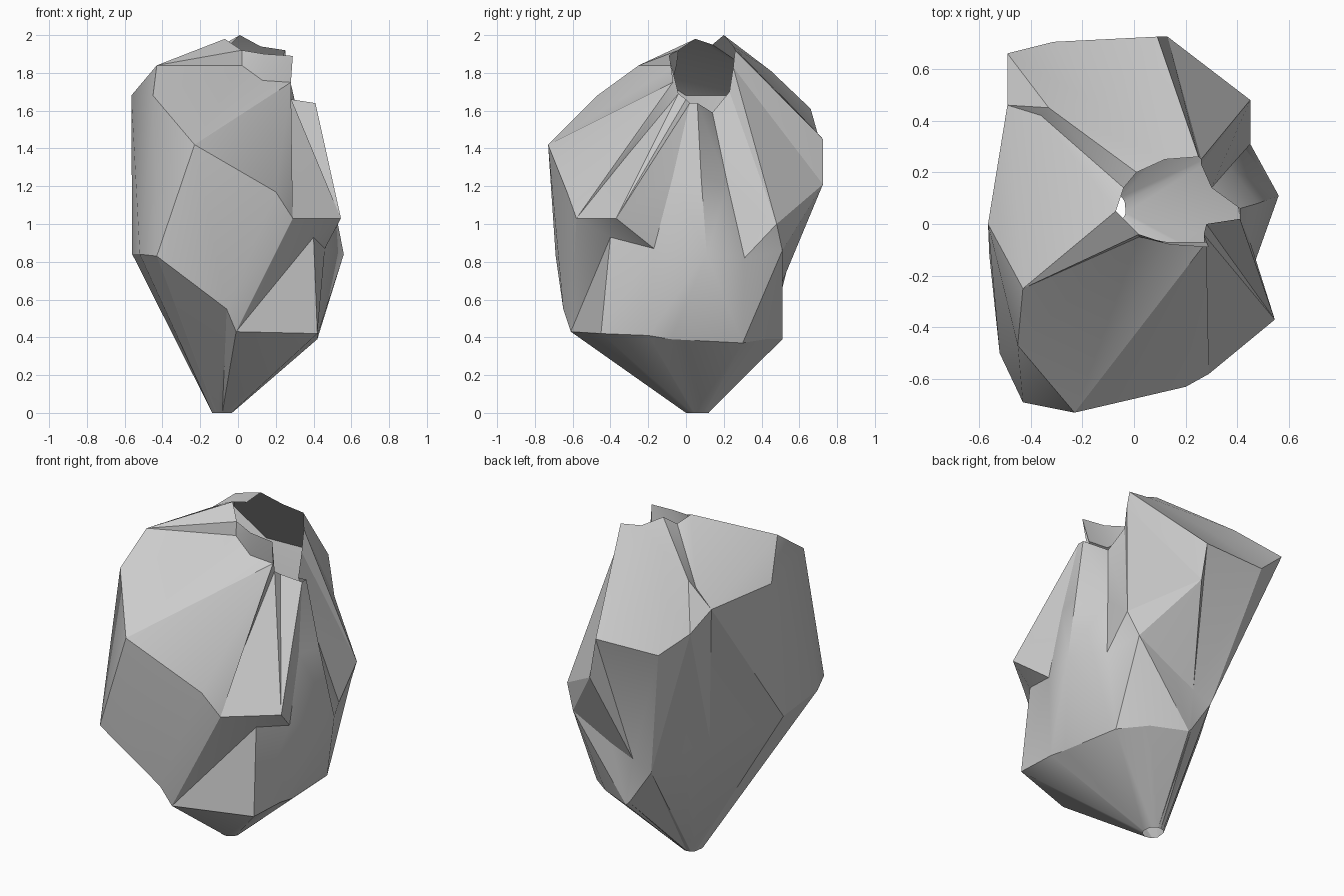
import bpy, bmesh, math
from mathutils import Vector

if "Cube" in bpy.data.objects:
    bpy.data.objects.remove(bpy.data.objects["Cube"])

# Pod ridges, counter-clockwise from the front left: low, middle and high point of each fold
RIDGES = [
    ((-.52, -.50, .84), (-.45, -.47, 1.68), (.02, -.05, 1.84)),
    ((-.43, -.69, .83), (-.23, -.73, 1.42), (.13, -.07, 1.76)),
    ((-.06, -.65, .55), (.20, -.63, 1.17), (.28, -.07, 1.75)),
    ((-.01, -.61, .43), (.29, -.58, 1.03), (.27, -.33, 1.34)),
    ((.42, -.45, .42), (.40, -.40, .93), (.545, -.37, 1.03)),
    ((.42, -.20, .41), (.46, -.17, .87), (.45, -.07, 1.25)),
    ((.42, -.08, .39), (.56, .11, .84), (.48, .08, 1.25)),
    ((.38, .30, .37), (.45, .31, .82), (.37, .22, 1.21)),
    ((.24, .42, .39), (.39, .51, .86), (.45, .48, 1.0)),
    ((.04, .51, .39), (.14, .505, .73), (.13, .725, 1.21)),
    ((.02, .507, .41), (0, .50, .67), (.09, .725, 1.45)),
    ((-.12, .50, .62), (-.31, .705, 1.45), (-.15, .47, 1.72)),
    ((-.24, .35, .72), (-.49, .66, 1.61), (-.33, .45, 1.81)),
    ((-.31, .22, .77), (-.49, .46, 1.68), (-.36, .42, 1.76)),
    ((-.56, -.12, .84), (-.565, 0, 1.68), (-.43, -.25, 1.84)),
]
# Ragged rim of the opening, one point for each ridge
RIM = [(.02, -.04, 1.92), (.14, -.08, 1.90), (.29, -.09, 1.89), (.27, -.04, 1.69),
       (.28, 0, 1.66), (.41, .02, 1.64), (.41, .06, 1.64), (.30, .14, 1.59),
       (.26, .23, 1.70), (.26, .25, 1.83), (.25, .26, 1.92), (.12, .25, 1.94),
       (.01, .20, 2.0), (-.04, .14, 1.95), (-.07, .05, 1.98)]
CORE = Vector((0, 0, 1.1))
FOLDS = {(1, 3): True, (1, 10): False, (2, 6): True}  # creases that run inwards
n = len(RIM)

bm = bmesh.new()


def volume(a, b, c):
    return (a.co - CORE).dot((b.co - CORE).cross(c.co - CORE))


def bridge(level, lower, upper):
    """Join two rings with triangles, folding each quad outwards unless listed."""
    for i in range(n):
        a, b = lower[i], lower[(i + 1) % n]
        c, d = upper[(i + 1) % n], upper[i]
        outward = volume(a, b, c) + volume(a, c, d) >= volume(a, b, d) + volume(b, c, d)
        if FOLDS.get((level, i), outward):
            tris = ((a, b, c), (a, c, d))
        else:
            tris = ((a, b, d), (b, c, d))
        for t in tris:
            bm.faces.new(t)


# Small open foot
foot = []
for row in RIDGES:
    ang = math.atan2(row[0][1] - .06, row[0][0] + .085)
    foot.append(bm.verts.new((-.085 + .055 * math.cos(ang), .06 + .06 * math.sin(ang), 0)))

# Folded thin skin, open at the rim and the foot
rings = [foot]
for level in range(3):
    rings.append([bm.verts.new(row[level]) for row in RIDGES])
rings.append([bm.verts.new(p) for p in RIM])
for level in range(4):
    bridge(level, rings[level], rings[level + 1])

me = bpy.data.meshes.new("pod")
bm.to_mesh(me)
bm.free()
pod = bpy.data.objects.new("pod", me)
bpy.context.collection.objects.link(pod)

# Plain grey
grey = bpy.data.materials.new("plain grey")
grey.diffuse_color = (.6, .6, .6, 1)
grey.use_nodes = True
grey.node_tree.nodes["Principled BSDF"].inputs["Base Color"].default_value = grey.diffuse_color
me.materials.append(grey)

bpy.context.view_layer.objects.active = pod
pod.select_set(True)
bpy.ops.object.shade_smooth_by_angle(angle=math.radians(25))
